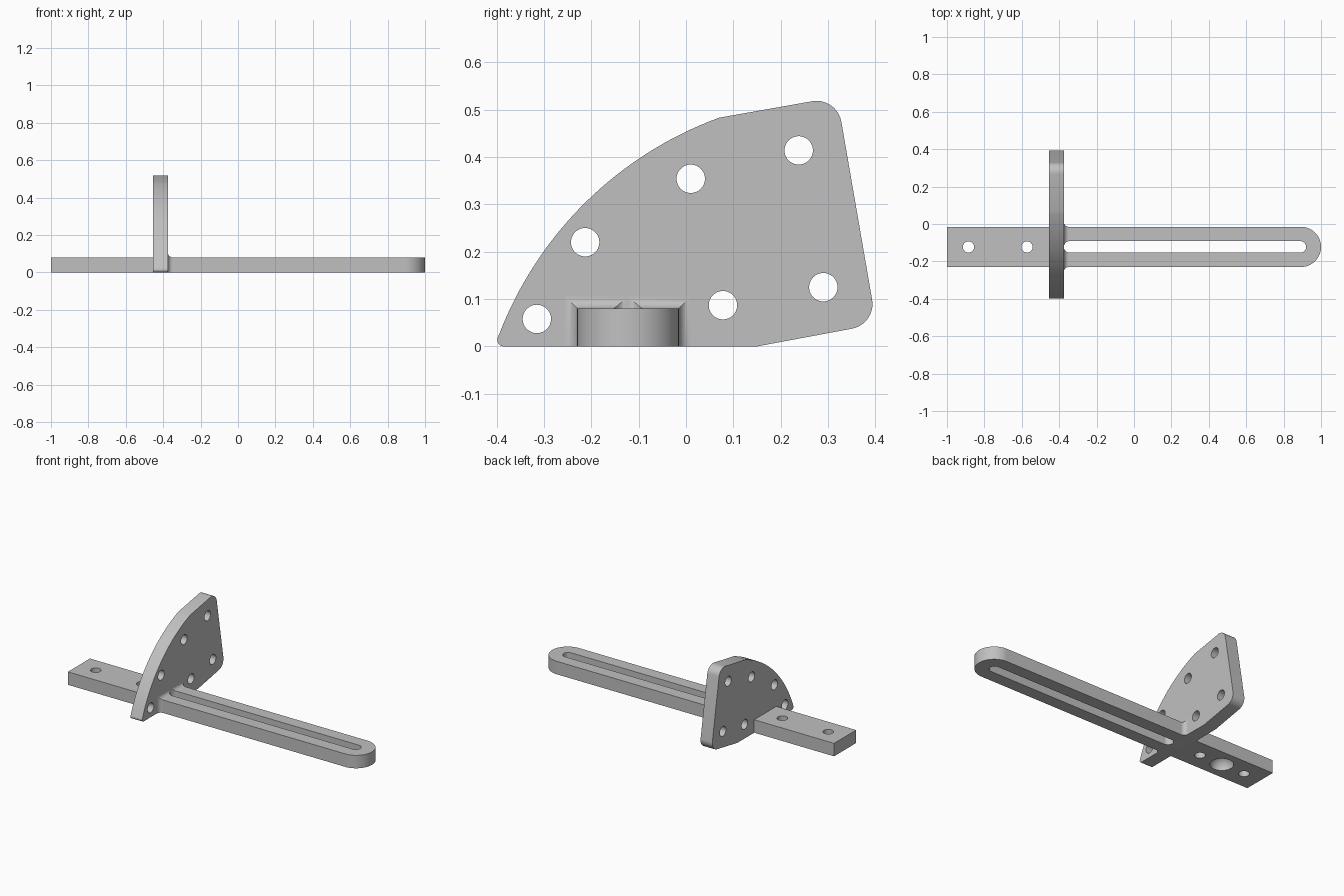
import bpy, bmesh, math
from mathutils import Vector, Matrix

cube = bpy.data.objects.get("Cube")
if cube:
    bpy.data.objects.remove(cube, do_unlink=True)

BACK, FACE = -0.455, -0.375        # x limits of the plate
Y0, Y1, THICK = -0.23, -0.015, 0.08  # arm width and thickness
MID = (Y0 + Y1) / 2
HALF = (Y1 - Y0) / 2

grey = bpy.data.materials.new("light grey")
grey.use_nodes = True
grey.diffuse_color = (0.53, 0.53, 0.53, 1)
grey.node_tree.nodes["Principled BSDF"].inputs["Base Color"].default_value = grey.diffuse_color


def loft(name, rings):
    """Closed solid through matching rings of 3D points."""
    bm = bmesh.new()
    loops = [[bm.verts.new(p) for p in ring] for ring in rings]
    for a, b in zip(loops, loops[1:]):
        for i in range(len(a)):
            j = (i + 1) % len(a)
            bm.faces.new((a[i], a[j], b[j], b[i]))
    bm.faces.new(loops[0])
    bm.faces.new(loops[-1])
    bmesh.ops.recalc_face_normals(bm, faces=bm.faces)
    mesh = bpy.data.meshes.new(name)
    bm.to_mesh(mesh)
    bm.free()
    obj = bpy.data.objects.new(name, mesh)
    bpy.context.collection.objects.link(obj)
    return obj


def prism_z(name, outline, z0, z1):
    return loft(name, [[(x, y, z) for x, y in outline] for z in (z0, z1)])


def prism_x(name, outline, x0, x1):
    return loft(name, [[(x, y, z) for y, z in outline] for x in (x0, x1)])


def arc(cx, cy, r, a0, a1, n=24):
    """Points on an arc, angles in degrees."""
    angles = [math.radians(a0 + (a1 - a0) * i / n) for i in range(n + 1)]
    return [(cx + r * math.cos(a), cy + r * math.sin(a)) for a in angles]


def circle(cx, cy, r):
    return arc(cx, cy, r, 0, 360, 40)[:-1]


def corner(before, tip, after, r, n=10):
    """Round a corner tangent to both of its edges."""
    tip = Vector(tip)
    u = (Vector(before) - tip).normalized()
    v = (Vector(after) - tip).normalized()
    half = u.angle(v) / 2
    centre = tip + (u + v).normalized() * r / math.sin(half)
    start = tip + u * r / math.tan(half) - centre
    end = tip + v * r / math.tan(half) - centre
    return [tuple(centre + start.slerp(end, i / n).normalized() * r) for i in range(n + 1)]


def three_point_arc(a, b, c, n=32):
    """Arc from a to c passing through b."""
    (ax, ay), (bx, by), (cx, cy) = a, b, c
    d = 2 * (ax * (by - cy) + bx * (cy - ay) + cx * (ay - by))
    sa, sb, sc = ax * ax + ay * ay, bx * bx + by * by, cx * cx + cy * cy
    ox = (sa * (by - cy) + sb * (cy - ay) + sc * (ay - by)) / d
    oy = (sa * (cx - bx) + sb * (ax - cx) + sc * (bx - ax)) / d
    a0 = math.degrees(math.atan2(ay - oy, ax - ox))
    a1 = math.degrees(math.atan2(cy - oy, cx - ox))
    a1 = a0 + (a1 - a0 + 180) % 360 - 180
    return arc(ox, oy, math.hypot(ax - ox, ay - oy), a0, a1, n)


def cut(obj, cutters):
    """Subtract the cutters, bake the result and remove them."""
    for c in cutters:
        c.hide_render = True
        mod = obj.modifiers.new("cut", 'BOOLEAN')
        mod.operation = 'DIFFERENCE'
        mod.solver = 'EXACT'
        mod.object = c
    bpy.context.view_layer.update()
    graph = bpy.context.evaluated_depsgraph_get()
    mesh = bpy.data.meshes.new_from_object(obj.evaluated_get(graph))
    obj.modifiers.clear()
    obj.data = mesh
    for c in cutters:
        bpy.data.objects.remove(c, do_unlink=True)


def finish(obj):
    obj.data.materials.clear()
    obj.data.materials.append(grey)
    bpy.ops.object.select_all(action='DESELECT')
    obj.select_set(True)
    bpy.context.view_layer.objects.active = obj
    bpy.ops.object.shade_smooth_by_angle(angle=math.radians(30))


def slot_cutter():
    r = 0.031
    ends = arc(0.92 - r, MID, r, -90, 90) + arc(FACE + r, MID, r, 90, 270)
    return prism_z("slot_cutter", ends, -0.1, 0.2)


# Slotted arm with a round end
arm = prism_z("slotted_arm", [(FACE, Y0)] + arc(1 - HALF, MID, HALF, -90, 90, 40) + [(FACE, Y1)], 0, THICK)
cut(arm, [slot_cutter()])

# Concave fillet flaring from the arm into the plate
R = 0.026
rings = []
for i in range(9):
    a = math.radians(90 * i / 8)
    x, o = FACE + R * (1 - math.cos(a)), R * (1 - math.sin(a))
    rings.append([(x, Y0 - o, 0), (x, Y0 - o, THICK + o), (x, Y1 + o, THICK + o), (x, Y1 + o, 0)])
fillet = loft("joint_fillet", rings)
cut(fillet, [slot_cutter()])

# Mounting bar behind the plate: two through holes and a round dimple underneath
bar = prism_z("mounting_bar", [(-1, Y0), (BACK, Y0), (BACK, Y1), (-1, Y1)], 0, THICK)
bar_cutters = [prism_z("bar_hole", circle(x, MID, 0.03), -0.1, 0.2) for x in (-0.885, -0.572)]
bm = bmesh.new()
bmesh.ops.create_uvsphere(bm, u_segments=40, v_segments=21, radius=0.065,
                          matrix=Matrix.Translation((-0.728, MID, 0)))
dimple_mesh = bpy.data.meshes.new("dimple")
bm.to_mesh(dimple_mesh)
bm.free()
dimple = bpy.data.objects.new("dimple", dimple_mesh)
bpy.context.collection.objects.link(dimple)
cut(bar, bar_cutters + [dimple])

# Upright plate: curved front edge, rounded corners, six holes
toe, heel, low, high, crest = (-0.406, 0), (0.15, 0), (0.402, 0.047), (0.319, 0.527), (0.07, 0.483)
outline = [heel]
outline += corner(heel, low, high, 0.053)
outline += corner(low, high, crest, 0.053)
outline += three_point_arc(crest, (-0.2, 0.316), (-0.394, 0.027))
outline += corner((-0.394, 0.027), toe, heel, 0.014)
plate = prism_x("upright_plate", outline, BACK, FACE)
holes = [(-0.315, 0.058), (-0.213, 0.22), (0.01, 0.354),
         (0.238, 0.414), (0.078, 0.087), (0.29, 0.125)]
cut(plate, [prism_x("plate_hole", circle(y, z, 0.03), -0.6, -0.2) for y, z in holes])

for part in (arm, fillet, bar, plate):
    finish(part)
